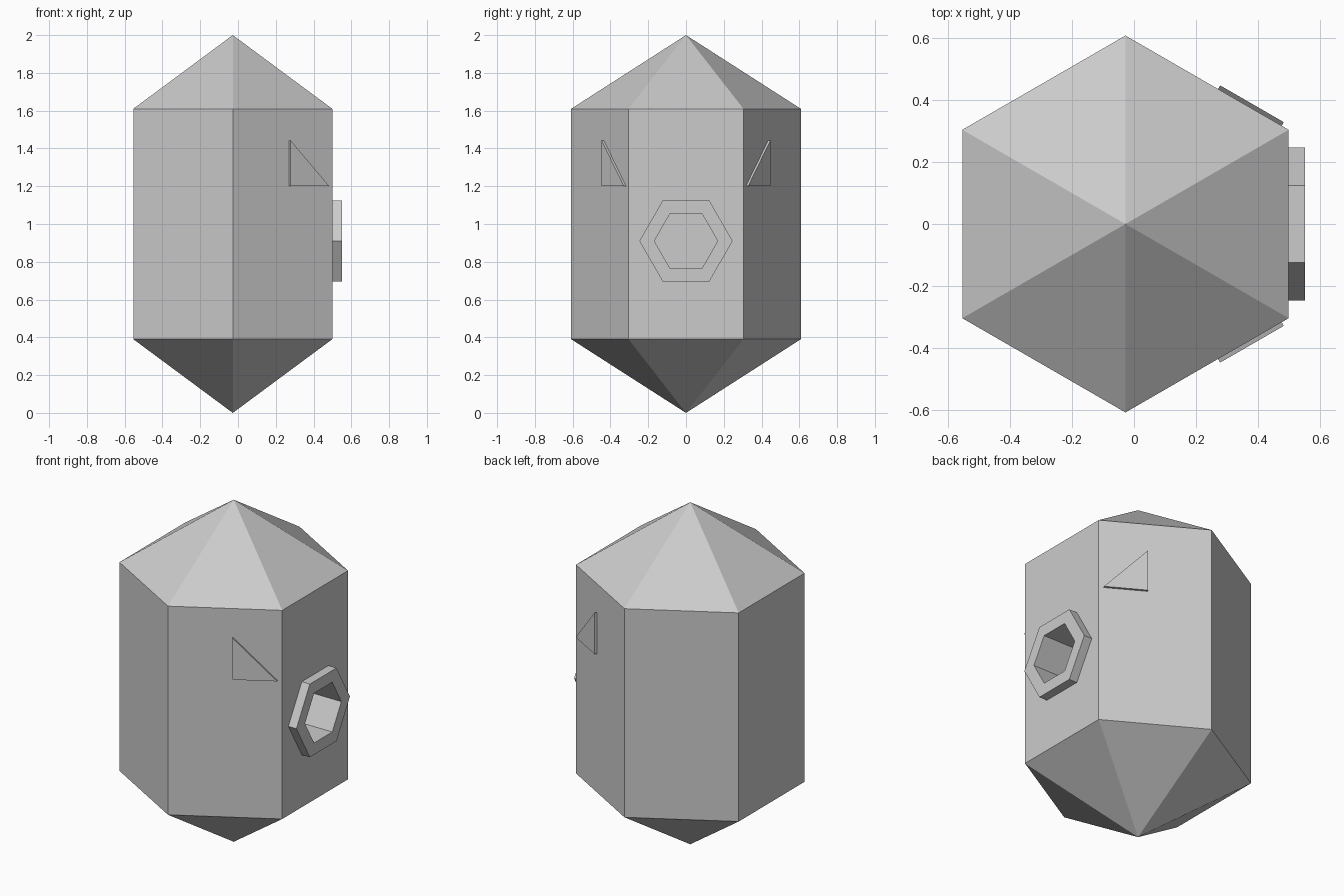
import bpy, bmesh, math
from mathutils import Vector

if "Cube" in bpy.data.objects:
    bpy.data.objects.remove(bpy.data.objects["Cube"])

CX, R = -0.0275, 0.608          # body axis and corner radius
FACE_X = CX + R * math.cos(math.radians(30))
HOLE_Z = 0.91


def make_object(name, build):
    bm = bmesh.new()
    build(bm)
    bmesh.ops.recalc_face_normals(bm, faces=bm.faces)
    mesh = bpy.data.meshes.new(name)
    bm.to_mesh(mesh)
    bm.free()
    obj = bpy.data.objects.new(name, mesh)
    bpy.context.collection.objects.link(obj)
    return obj


def prism(name, points, offset):
    """Extrude a flat outline along an offset vector."""
    def build(bm):
        face = bm.faces.new([bm.verts.new(p) for p in points])
        ext = bmesh.ops.extrude_face_region(bm, geom=[face], use_keep_orig=True)
        verts = [g for g in ext["geom"] if isinstance(g, bmesh.types.BMVert)]
        bmesh.ops.translate(bm, verts=verts, vec=offset)
    return make_object(name, build)


def hexagon_x(x, r):
    """Hexagon facing +x with corners on the y axis."""
    angles = [math.radians(60 * i) for i in range(6)]
    return [(x, r * math.cos(a), HOLE_Z + r * math.sin(a)) for a in angles]


def build_body(bm):
    rings = []
    for z in (0.39, 1.61):
        rings.append([bm.verts.new((CX + R * math.cos(math.radians(30 + 60 * i)),
                                    R * math.sin(math.radians(30 + 60 * i)), z))
                      for i in range(6)])
    bottom, top = bm.verts.new((CX, 0, 0)), bm.verts.new((CX, 0, 2))
    lo, hi = rings
    for i in range(6):
        j = (i + 1) % 6
        bm.faces.new((lo[i], lo[j], hi[j], hi[i]))
        bm.faces.new((lo[j], lo[i], bottom))
        bm.faces.new((hi[i], hi[j], top))


# Pointed hexagonal body and raised rim on the right side
body = make_object("body", build_body)
rim = prism("opening_rim", hexagon_x(FACE_X - 0.001, 0.247), (0.053, 0, 0))

# Deep hexagonal opening cut through rim and into the body
cutter = prism("opening_cutter", hexagon_x(0.27, 0.168), (0.4, 0, 0))
cutter.hide_render = True
for obj in (body, rim):
    mod = obj.modifiers.new("opening", 'BOOLEAN')
    mod.operation = 'DIFFERENCE'
    mod.solver = 'EXACT'
    mod.object = cutter
    bpy.context.view_layer.objects.active = obj
    bpy.ops.object.modifier_apply(modifier=mod.name)
bpy.data.objects.remove(cutter)

# Thin triangular plates on the two neighbouring faces
for side, name in ((-1, "front_triangle"), (1, "back_triangle")):
    corner = Vector((CX, side * R, 0))
    along = Vector((math.cos(math.radians(30)), -side * 0.5, 0))
    normal = Vector((0.5, side * math.cos(math.radians(30)), 0))
    outline = [corner + along * s + Vector((0, 0, z))
               for s, z in ((0.345, 1.2), (0.582, 1.2), (0.345, 1.443))]
    prism(name, [p - normal * 0.001 for p in outline], normal * 0.0145)
